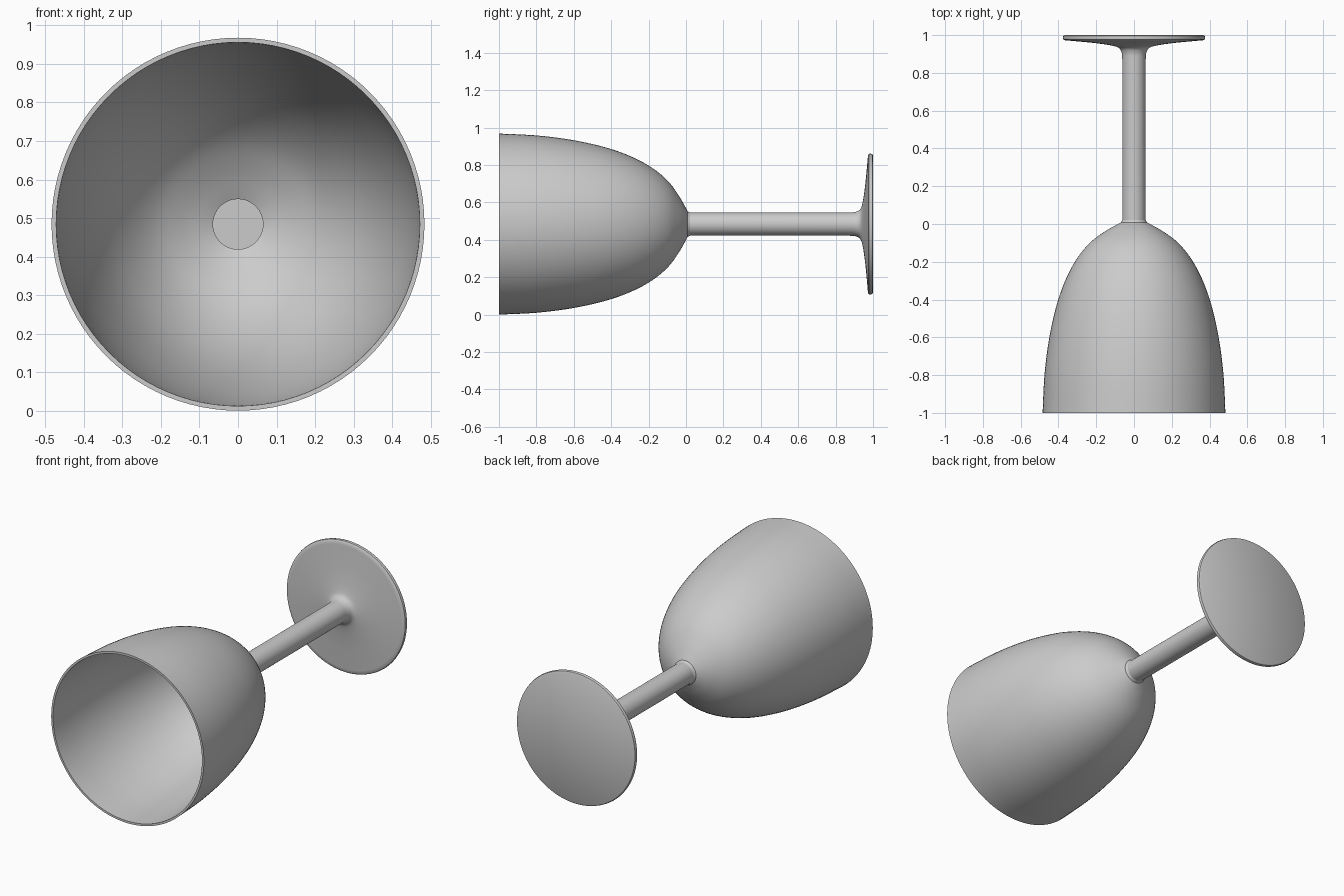
import bpy, bmesh, math
from mathutils import Matrix, Vector

if "Cube" in bpy.data.objects:
    bpy.data.objects.remove(bpy.data.objects["Cube"])

AXIS_Z = 0.484
SEGMENTS = 96


def smooth_curve(pts, steps=5):
    """Catmull-Rom curve through (radius, y) points."""
    p = [Vector(q) for q in pts]
    p = [2 * p[0] - p[1]] + p + [2 * p[-1] - p[-2]]
    out = []
    for i in range(1, len(p) - 2):
        a, b, c, d = p[i - 1:i + 3]
        for s in range(steps):
            t = s / steps
            out.append(0.5 * (2 * b + (c - a) * t + (2 * a - 5 * b + 4 * c - d) * t ** 2
                              + (3 * b - a - 3 * c + d) * t ** 3))
    return [(v.x, v.y) for v in out] + [tuple(pts[-1])]


def lathe(name, profile):
    """Turn a (radius, y) profile around the horizontal glass axis."""
    bm = bmesh.new()
    verts = [bm.verts.new((r, y, 0)) for r, y in profile]
    edges = [bm.edges.new(pair) for pair in zip(verts, verts[1:])]
    bmesh.ops.spin(bm, geom=verts + edges, cent=(0, 0, 0), axis=(0, 1, 0),
                   angle=math.tau, steps=SEGMENTS, use_duplicate=False)
    bmesh.ops.remove_doubles(bm, verts=bm.verts[:], dist=1e-5)
    bmesh.ops.recalc_face_normals(bm, faces=bm.faces[:])
    bm.transform(Matrix.Translation((0, 0, AXIS_Z)))
    mesh = bpy.data.meshes.new(name)
    bm.to_mesh(mesh)
    bm.free()
    obj = bpy.data.objects.new(name, mesh)
    bpy.context.collection.objects.link(obj)
    bpy.ops.object.select_all(action='DESELECT')
    obj.select_set(True)
    bpy.context.view_layer.objects.active = obj
    bpy.ops.object.shade_smooth_by_angle(angle=math.radians(35))
    return obj


# Bowl: outer wall, thin rim, inner wall and a small flat floor
outer = smooth_curve([(0.085, 0.0), (0.15, -0.037), (0.23, -0.096), (0.30, -0.18),
                      (0.36, -0.29), (0.41, -0.43), (0.45, -0.61), (0.474, -0.80),
                      (0.484, -1.0)])
inner = smooth_curve([(0.472, -1.0), (0.462, -0.80), (0.438, -0.61), (0.398, -0.434),
                      (0.349, -0.296), (0.29, -0.189), (0.222, -0.107), (0.144, -0.05),
                      (0.065, -0.008)])
lathe("bowl", [(0, 0.022), (0.062, 0.022), (0.069, 0.008)] + outer + inner
      + [(0.065, 0.002), (0, 0.002)])

# Stem flaring into the round foot
flare = smooth_curve([(0.062, 0.87), (0.065, 0.905), (0.08, 0.932), (0.12, 0.945),
                      (0.20, 0.957), (0.29, 0.966), (0.368, 0.973)])
lathe("stem_and_foot", [(0, 0.01), (0.062, 0.01)] + flare
      + [(0.375, 0.978), (0.377, 0.986), (0.374, 0.996), (0.367, 1.0), (0, 1.0)])
